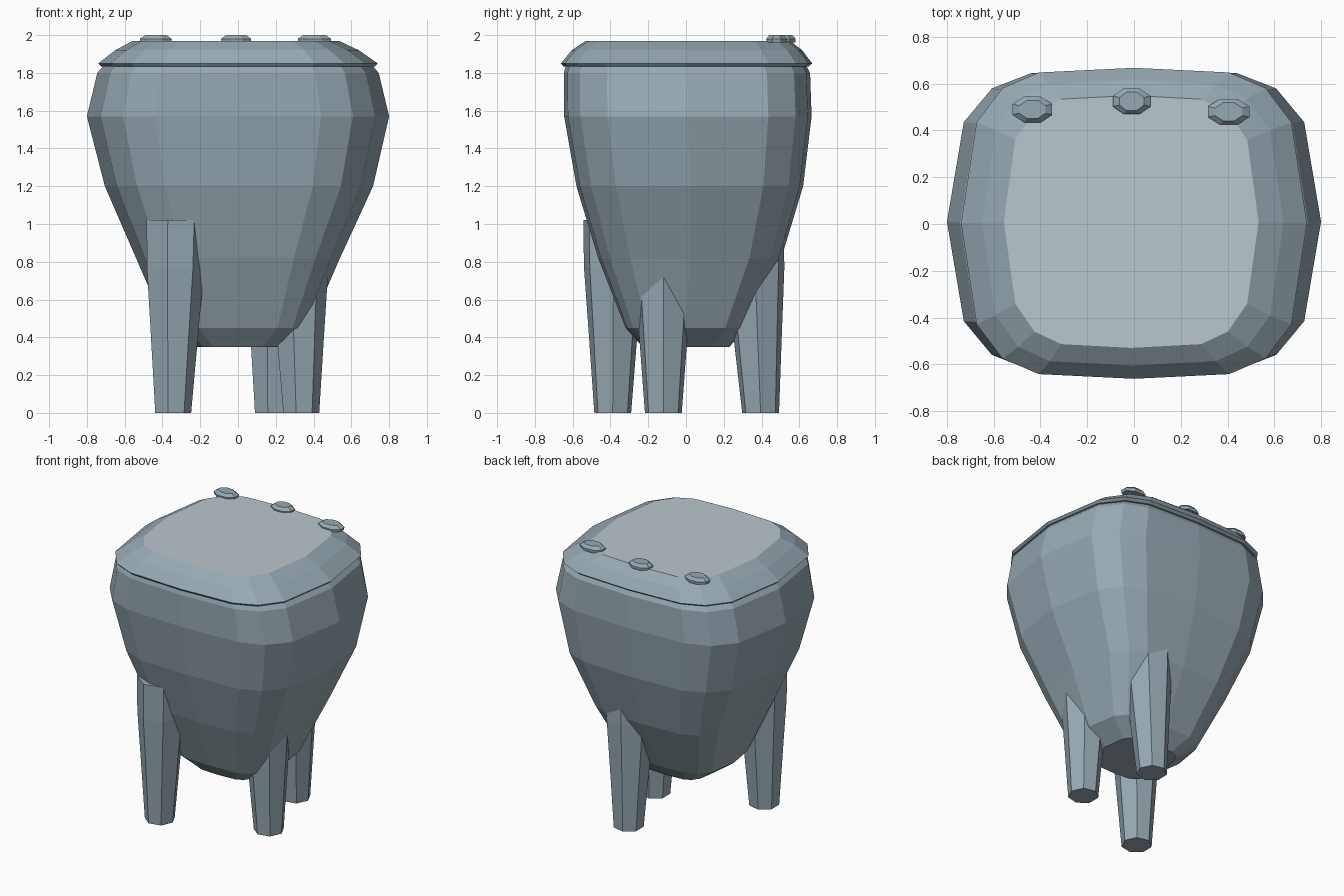
import bpy, bmesh, math

if "Cube" in bpy.data.objects:
    bpy.data.objects.remove(bpy.data.objects["Cube"])

# quarter outline of the rounded-square body section (unit half-extents)
QUARTER = [(1, 0), (0.91, 0.65), (0.76, 0.87), (0.55, 0.97), (0, 1)]


def material(name, rgb):
    m = bpy.data.materials.new(name)
    m.diffuse_color = (*rgb, 1)
    m.use_nodes = True
    m.node_tree.nodes["Principled BSDF"].inputs["Base Color"].default_value = m.diffuse_color
    return m


SLATE = material("slate", (0.31, 0.40, 0.45))
PALE = material("pale_slate", (0.49, 0.57, 0.61))


def rounded_square():
    q = QUARTER
    right = q + [(-x, y) for x, y in reversed(q[:-1])]
    return right + [(x, -y) for x, y in reversed(right[1:-1])]


def polygon(n, turn=0.0):
    return [(math.cos(turn + math.tau * i / n), math.sin(turn + math.tau * i / n))
            for i in range(n)]


def loft(name, outline, rings, cap=None):
    """Stack scaled outlines (z, half x, half y, centre x, centre y) into a capped solid."""
    bm = bmesh.new()
    loops = [[bm.verts.new((cx + x * sx, cy + y * sy, z)) for x, y in outline]
             for z, sx, sy, cx, cy in rings]
    n = len(outline)
    for a, b in zip(loops, loops[1:]):
        for i in range(n):
            j = (i + 1) % n
            bm.faces.new((a[i], a[j], b[j], b[i]))
    bm.faces.new(loops[0][::-1])
    top = bm.faces.new(loops[-1])
    if cap:
        top.material_index = 1
    bmesh.ops.recalc_face_normals(bm, faces=bm.faces)
    me = bpy.data.meshes.new(name)
    me.materials.append(SLATE)
    if cap:
        me.materials.append(cap)
    bm.to_mesh(me)
    bm.free()
    ob = bpy.data.objects.new(name, me)
    bpy.context.collection.objects.link(ob)
    return ob


# Tapering pot body
loft("body", rounded_square(), [
    (0.35, 0.24, 0.23, 0, 0),
    (0.45, 0.38, 0.32, 0, 0),
    (0.82, 0.54, 0.485, 0, 0.02),
    (1.20, 0.71, 0.60, 0.005, 0.02),
    (1.57, 0.80, 0.655, 0, 0.01),
    (1.80, 0.745, 0.652, 0, 0.005),
    (1.84, 0.71, 0.635, 0, 0),
])

# Bevelled lid with a slight overhang and a paler flat top
loft("lid", rounded_square(), [
    (1.835, 0.725, 0.65, 0, 0),
    (1.85, 0.74, 0.665, 0, 0.003),
    (1.92, 0.645, 0.61, -0.005, 0.005),
    (1.97, 0.545, 0.54, -0.012, 0.01),
], PALE)

# Three tapering seven-sided legs: foot centre, then top centre
legs = {
    "front_leg": ((-0.348, -0.388), (-0.335, -0.383)),
    "right_leg": ((0.330, -0.120), (0.315, -0.120)),
    "back_leg": ((0.180, 0.395), (0.190, 0.355)),
}
LEG = [(0, 0.100), (0.17, 0.113), (0.43, 0.133), (0.77, 0.160), (1.02, 0.165)]
for name, ((x0, y0), (x1, y1)) in legs.items():
    loft(name, polygon(7),
         [(z, r, r, x0 + (x1 - x0) * z / 1.02, y0 + (y1 - y0) * z / 1.02) for z, r in LEG])

# Small studs along the back of the lid
for i, (x, y, w) in enumerate([(-0.435, 0.49, 0.092), (-0.01, 0.525, 0.087), (0.405, 0.48, 0.096)]):
    loft(f"stud_{i + 1}", polygon(8, math.pi / 8), [
        (1.96, w * 0.95, 0.058, x, y),
        (1.98, w, 0.06, x, y),
        (2.0, w * 0.66, 0.042, x, y),
    ])
